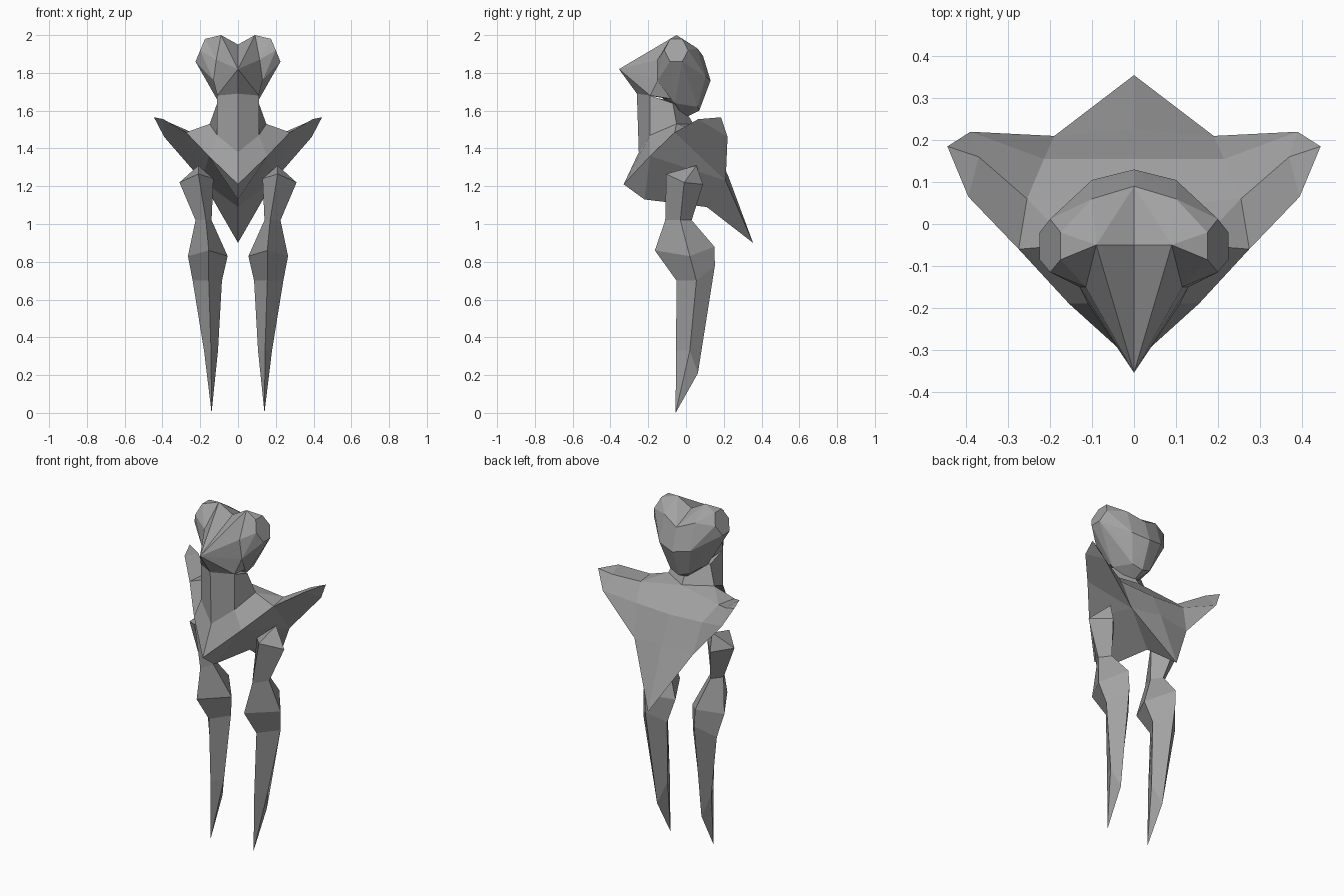
import bpy, bmesh

if "Cube" in bpy.data.objects:
    bpy.data.objects.remove(bpy.data.objects["Cube"])

grey = bpy.data.materials.new("stone_grey")
grey.diffuse_color = (0.36, 0.36, 0.36, 1)
grey.use_nodes = True
grey.node_tree.nodes["Principled BSDF"].inputs["Base Color"].default_value = grey.diffuse_color


def finish(name, bm):
    """Mirror a half mesh over x = 0 and add it to the scene with flat faces."""
    geom = bm.verts[:] + bm.edges[:] + bm.faces[:]
    bmesh.ops.mirror(bm, geom=geom, axis='X', merge_dist=0.0005)
    bmesh.ops.recalc_face_normals(bm, faces=bm.faces[:])
    me = bpy.data.meshes.new(name)
    bm.to_mesh(me)
    bm.free()
    me.materials.append(grey)
    ob = bpy.data.objects.new(name, me)
    bpy.context.collection.objects.link(ob)
    return ob


def half_hull(name, points):
    """Convex half, opened along the middle plane, then mirrored."""
    bm = bmesh.new()
    for p in points:
        bm.verts.new(p)
    res = bmesh.ops.convex_hull(bm, input=bm.verts[:])
    loose = [v for v in bm.verts if not v.link_faces]
    bmesh.ops.delete(bm, geom=loose, context='VERTS')
    mid = [f for f in bm.faces if all(abs(v.co.x) < 1e-5 for v in f.verts)]
    bmesh.ops.delete(bm, geom=mid, context='FACES')
    return finish(name, bm)


# Head: cranium with hexagonal eye flats
eye = [(.20, -.115, 1.92), (.175, -.085, 1.98), (.175, -.02, 1.98),
       (.20, .012, 1.92), (.225, -.02, 1.86), (.225, -.085, 1.86)]
brow, cheek = (.115, -.15, 1.87), (.13, -.15, 1.76)
crown_mid, crown = (0, -.05, 1.95), (.09, -.05, 2.0)
half_hull("cranium", eye + [
    brow, cheek, crown_mid, crown,
    (0, .09, 1.89), (.10, .06, 1.93), (0, .13, 1.76), (.10, .105, 1.78),
    (.15, .03, 1.77), (.06, .06, 1.62), (0, .07, 1.60), (0, -.01, 1.56),
    (.10, -.06, 1.64), (0, -.15, 1.69)])

# Head: pointed beak and jaw
half_hull("beak", [(0, -.355, 1.82), crown_mid, crown, brow, cheek,
                   (0, -.26, 1.69), (.11, -.19, 1.68), (0, -.08, 1.66),
                   (.10, -.06, 1.66)])

# Torso: keeled chest, neck, swept shoulder points and tail
V = dict(
    chest=(0, -.33, 1.21), front=(0, -.25, 1.38), throat=(0, -.26, 1.69),
    throat_side=(.11, -.19, 1.68), collar=(.11, -.19, 1.47),
    nape=(.11, -.07, 1.64), nape_mid=(0, -.03, 1.64),
    neck=(.15, -.05, 1.53), back_top=(0, .04, 1.53),
    rib=(.155, -.19, 1.36), shoulder=(.275, -.06, 1.485),
    wing_front=(.395, .065, 1.555), wing_tip=(.445, .185, 1.565),
    wing_back=(.39, .22, 1.46), wing_top=(.37, .16, 1.54),
    saddle=(.255, .06, 1.49), blade=(.215, .155, 1.41),
    spine=(0, .155, 1.40), hip=(.19, .21, 1.23), rump=(0, .225, 1.25),
    tail=(0, .355, .90), belly=(0, .11, 1.09), keel=(0, -.22, 1.13))
F = ["chest rib collar front", "front collar throat_side throat",
     "collar neck nape throat_side", "neck back_top nape_mid nape",
     "throat throat_side nape nape_mid", "rib shoulder neck collar",
     "shoulder saddle neck", "neck saddle back_top",
     "shoulder wing_front wing_top saddle", "wing_front wing_tip wing_top",
     "wing_tip wing_back wing_top", "saddle wing_top wing_back blade",
     "saddle blade spine back_top", "blade wing_back hip",
     "blade hip rump spine", "hip tail rump",
     "chest keel rib", "rib hip shoulder",
     "shoulder hip wing_back wing_front", "wing_front wing_back wing_tip",
     "rib keel belly hip", "hip belly tail"]
bm = bmesh.new()
verts = {k: bm.verts.new(p) for k, p in V.items()}
for f in F:
    bm.faces.new([verts[k] for k in f.split()])
finish("torso", bm)

# Legs: four-sided rings (front, outer, back, inner) between two points
rings = [
    [(.21, -.105, 1.265), (.31, -.01, 1.22), (.22, .09, 1.21), (.13, -.01, 1.24)],
    [(.17, -.11, 1.02), (.225, -.03, 1.02), (.18, .03, 1.02), (.14, -.03, 1.02)],
    [(.155, -.165, .86), (.265, .02, .83), (.165, .15, .88), (.055, .02, .83)],
    [(.155, -.05, .70), (.24, .055, .70), (.16, .153, .78), (.085, .055, .70)],
    [(.143, -.053, .33), (.18, .02, .33), (.145, .063, .21), (.106, .02, .33)]]
bm = bmesh.new()
R = [[bm.verts.new(p) for p in ring] for ring in rings]
top, toe = bm.verts.new((.21, .055, 1.31)), bm.verts.new((.14, -.055, 0))
for i in range(4):
    j = (i + 1) % 4
    bm.faces.new((top, R[0][i], R[0][j]))
    for a, b in zip(R, R[1:]):
        bm.faces.new((a[i], b[i], b[j], a[j]))
    bm.faces.new((R[-1][i], toe, R[-1][j]))
finish("legs", bm)
